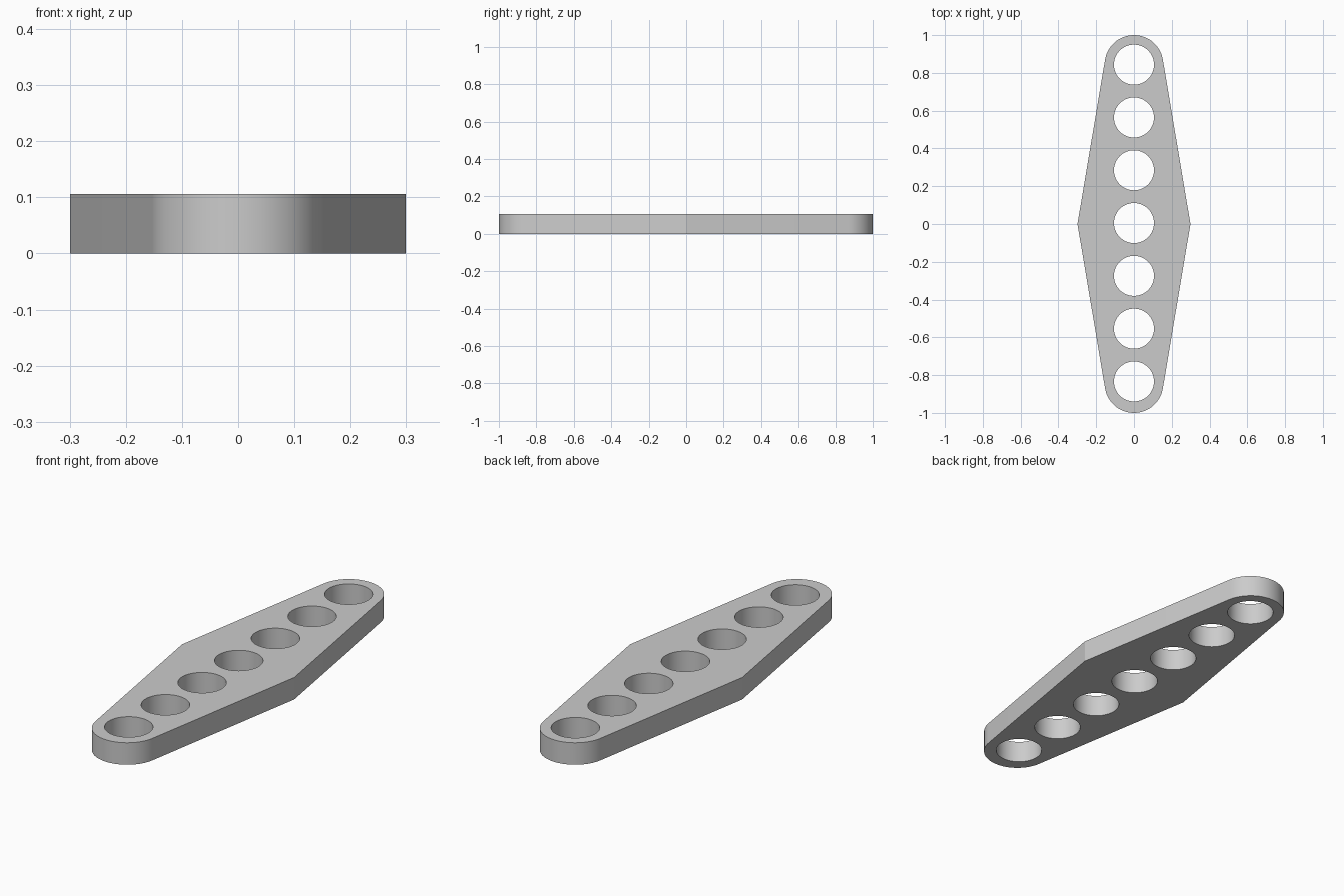
import bpy, bmesh
from math import sin, cos, pi, acos, atan2, hypot, radians

if "Cube" in bpy.data.objects:
    bpy.data.objects.remove(bpy.data.objects["Cube"])

HEIGHT = 0.106
WAIST = 0.299            # half width at the middle
END_R = 0.155            # rounded end radius
END_Y = 1 - END_R        # rounded end centre
HOLE_R, PITCH, HOLE_SHIFT = 0.106, 0.2795, 0.005


def add_loop(bm, pts):
    vs = [bm.verts.new((x, y, 0)) for x, y in pts]
    return [bm.edges.new((v, vs[(i + 1) % len(vs)])) for i, v in enumerate(vs)]


# Outline: pointed waist with straight sides tangent to the rounded ends
tangent = acos(END_R / hypot(WAIST, END_Y)) - atan2(END_Y, WAIST)
n = 40
arc = []
for i in range(n + 1):
    a = tangent + (pi - 2 * tangent) * i / n
    arc.append((END_R * cos(a), END_Y + END_R * sin(a)))
outline = [(WAIST, 0)] + arc + [(-WAIST, 0)] + [(-x, -y) for x, y in arc]

bm = bmesh.new()
edges = add_loop(bm, outline)

# Seven round holes along the length
for k in range(-3, 4):
    cy = HOLE_SHIFT + k * PITCH
    edges += add_loop(bm, [(HOLE_R * cos(2 * pi * i / 64), cy + HOLE_R * sin(2 * pi * i / 64))
                           for i in range(64)])

# Fill the plate and extrude it to full thickness
bmesh.ops.triangle_fill(bm, edges=edges, use_beauty=True, normal=(0, 0, 1))
res = bmesh.ops.extrude_face_region(bm, geom=bm.faces[:], use_keep_orig=True)
top = [v for v in res["geom"] if isinstance(v, bmesh.types.BMVert)]
bmesh.ops.translate(bm, verts=top, vec=(0, 0, HEIGHT))
bmesh.ops.recalc_face_normals(bm, faces=bm.faces[:])

mesh = bpy.data.meshes.new("perforated_link_plate")
bm.to_mesh(mesh)
bm.free()
plate = bpy.data.objects.new("perforated_link_plate", mesh)
bpy.context.collection.objects.link(plate)

# Smooth curved walls, sharp rims and waist
bpy.context.view_layer.objects.active = plate
plate.select_set(True)
bpy.ops.object.shade_smooth_by_angle(angle=radians(15))
